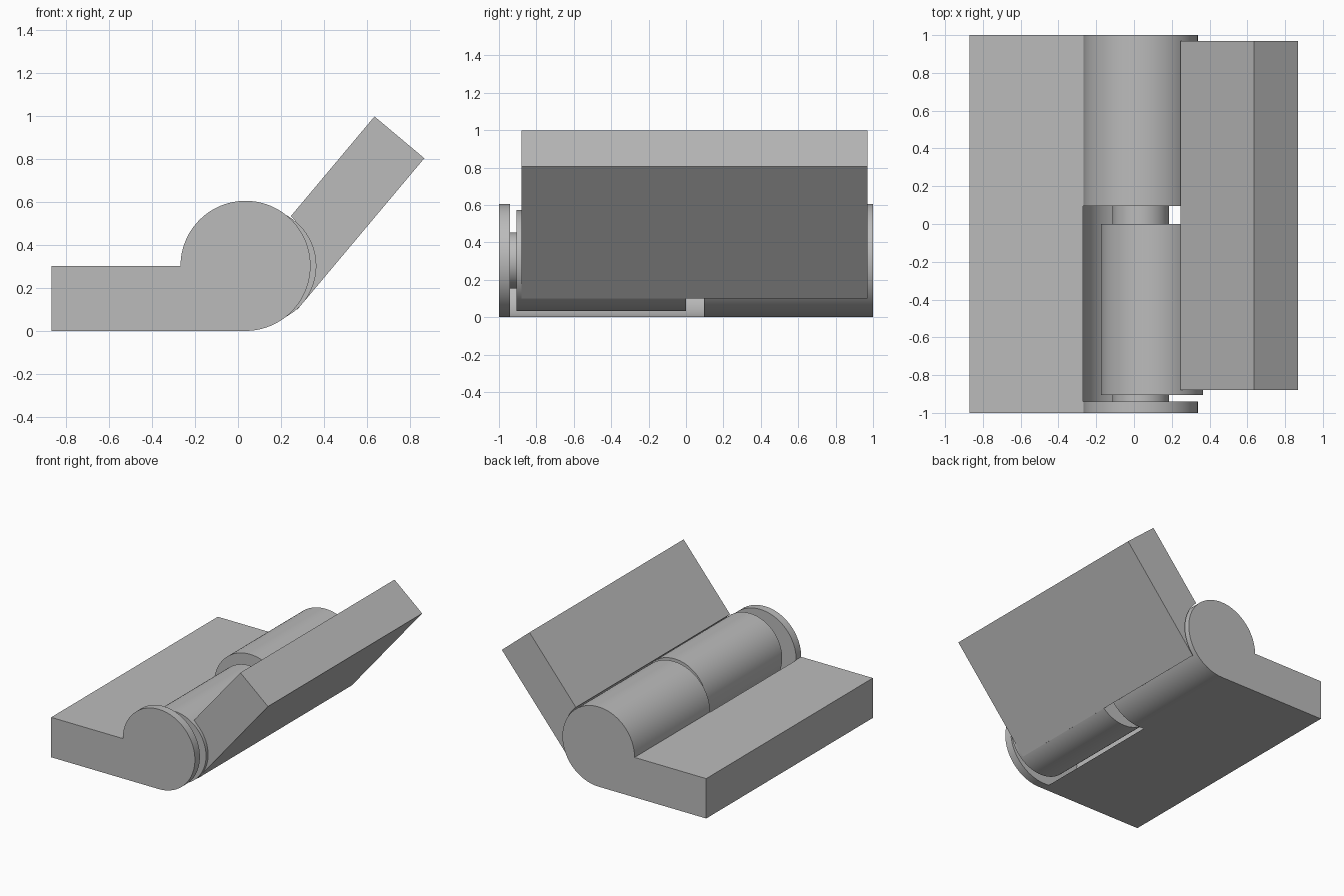
import bpy
import bmesh
from math import cos, sin, radians, sqrt, asin, pi
from mathutils import Vector

cube = bpy.data.objects.get("Cube")
if cube:
    bpy.data.objects.remove(cube, do_unlink=True)

# Single plain grey
grey = bpy.data.materials.new("plain_grey")
grey.use_nodes = True
colour = (0.5, 0.5, 0.5, 1)
grey.diffuse_color = colour
grey.node_tree.nodes["Principled BSDF"].inputs["Base Color"].default_value = colour


def arc(centre, radius, start, end, steps=48):
    """Points (x, z) on an arc, angles in radians."""
    return [(centre[0] + radius * cos(start + (end - start) * i / steps),
             centre[1] + radius * sin(start + (end - start) * i / steps))
            for i in range(steps + 1)]


def extrude(name, profile, y0, y1):
    """Extrude an (x, z) profile along y."""
    bm = bmesh.new()
    face = bm.faces.new([bm.verts.new((x, y0, z)) for x, z in profile])
    moved = bmesh.ops.extrude_face_region(bm, geom=[face])["geom"]
    bmesh.ops.translate(bm, vec=(0, y1 - y0, 0),
                        verts=[v for v in moved if isinstance(v, bmesh.types.BMVert)])
    # The start face is kept by the extrusion, so the solid is closed
    bmesh.ops.recalc_face_normals(bm, faces=bm.faces)
    mesh = bpy.data.meshes.new(name)
    bm.to_mesh(mesh)
    bm.free()
    mesh.materials.append(grey)
    obj = bpy.data.objects.new(name, mesh)
    bpy.context.collection.objects.link(obj)
    return obj


def smooth(obj):
    bpy.ops.object.select_all(action="DESELECT")
    obj.select_set(True)
    bpy.context.view_layer.objects.active = obj
    bpy.ops.object.shade_smooth_by_angle(angle=radians(25))


def rod(name, centre, radius, y0, y1):
    return extrude(name, arc(centre, radius, 0, 2 * pi, 96)[:-1], y0, y1)


THICK = 0.303                  # plate thickness and outer knuckle radius
PIVOT = (0.035, THICK)         # pin axis
OFFSET = (0.095, THICK)        # axis of the offset knuckle
KNUCKLE = 0.27

# Base leaf: flat plate with a round barrel along one edge
base = extrude("base_leaf", [(-0.87, 0)] + arc(PIVOT, THICK, -pi / 2, pi, 72)
               + [(-0.87, THICK)], -1, 1)

# Clear the barrel where the other knuckle turns
cutter = rod("knuckle_cutter", PIVOT, 0.306, -0.94, 0.095)
cutter.hide_render = True
mod = base.modifiers.new("knuckle_gap", "BOOLEAN")
mod.operation = "DIFFERENCE"
mod.solver = "EXACT"
mod.object = cutter
bpy.context.view_layer.objects.active = base
bpy.ops.object.modifier_apply(modifier=mod.name)
bpy.data.objects.remove(cutter, do_unlink=True)
smooth(base)

# Pin, buried slightly in both barrel ends
smooth(rod("hinge_pin", PIVOT, 0.15, -0.96, 0.115))

# Offset knuckle of the raised leaf
smooth(rod("raised_knuckle", OFFSET, KNUCKLE, -0.905, 0))

# Raised leaf: tilted plate hollowed to clear the barrel
tilt = radians(50)
along = Vector((cos(tilt), sin(tilt)))
across = Vector((-sin(tilt), cos(tilt)))
axis = Vector(OFFSET)
shift = Vector(PIVOT) - axis
top_v, low_v, tip = THICK - KNUCKLE, -KNUCKLE, 0.881
hollow = 0.313
end_angle = asin((top_v - shift.dot(across)) / hollow)
profile = [axis + along * u + across * v for u, v in (
    (tip, top_v), (tip, low_v), (shift.dot(along), low_v))]
profile += arc(PIVOT, hollow, tilt - pi / 2, tilt + end_angle, 32)
smooth(extrude("raised_leaf", [tuple(p) for p in profile], -0.88, 0.97))
